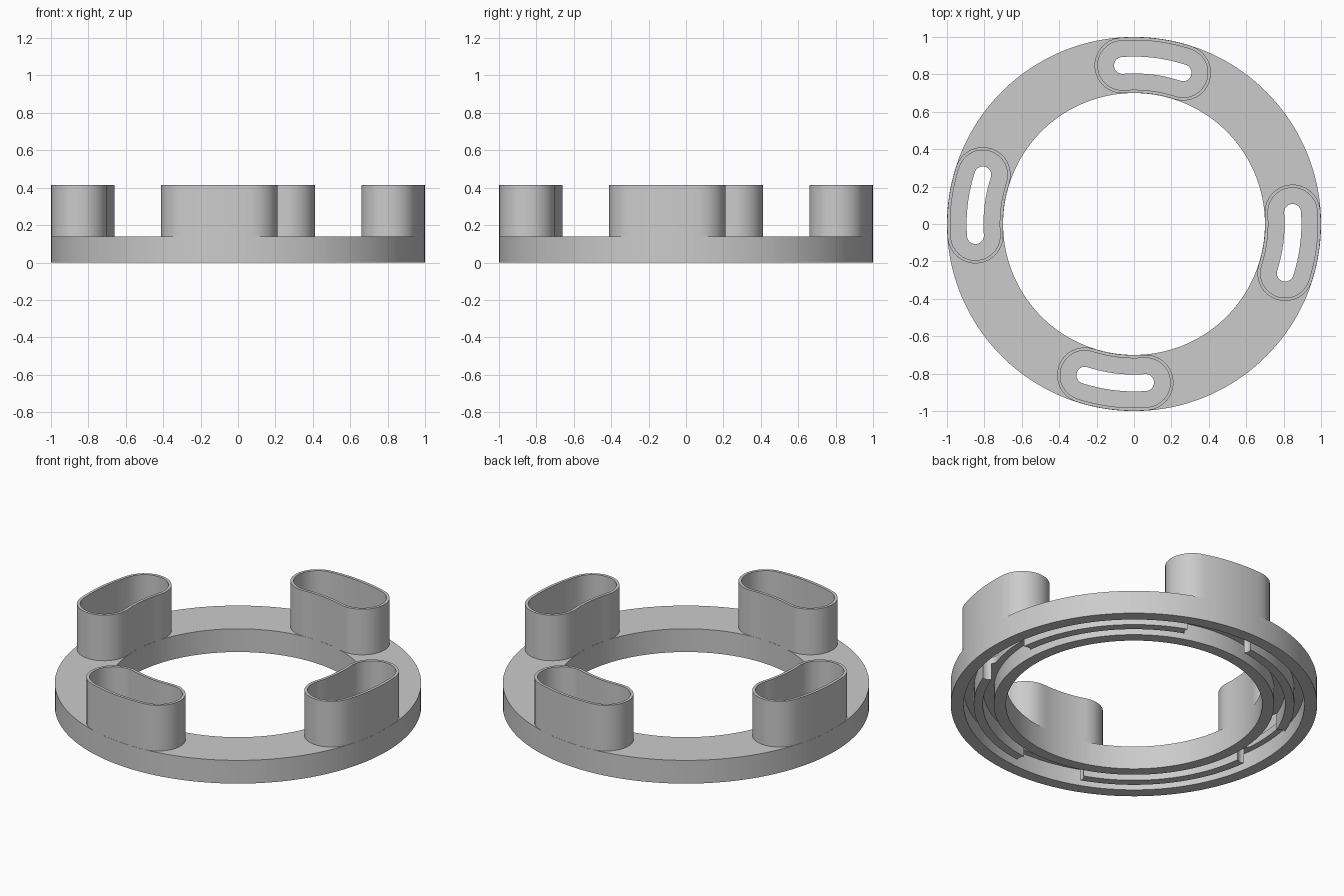
import bpy, bmesh, math

if "Cube" in bpy.data.objects:
    bpy.data.objects.remove(bpy.data.objects["Cube"])

R_MID = 0.85                 # centre radius of cups and slots
ARC = (72.0, 94.2)           # angular span of one cup, degrees

grey = bpy.data.materials.new("light_grey")
grey.diffuse_color = (0.6, 0.6, 0.6, 1)
grey.use_nodes = True
grey.node_tree.nodes["Principled BSDF"].inputs["Base Color"].default_value = grey.diffuse_color


def finish(bm, name):
    bmesh.ops.recalc_face_normals(bm, faces=bm.faces)
    mesh = bpy.data.meshes.new(name)
    bm.to_mesh(mesh)
    bm.free()
    mesh.materials.append(grey)
    obj = bpy.data.objects.new(name, mesh)
    bpy.context.collection.objects.link(obj)
    return obj


def activate(obj):
    bpy.ops.object.select_all(action='DESELECT')
    obj.select_set(True)
    bpy.context.view_layer.objects.active = obj


def smooth(obj):
    activate(obj)
    bpy.ops.object.shade_smooth_by_angle(angle=math.radians(30))


def bent_slot(half, turn, steps=16):
    """Outline of a round-ended slot bent along the ring."""
    a0, a1 = (math.radians(a + turn) for a in ARC)
    pts = []
    for i in range(steps + 1):                       # outer side
        a = a0 + (a1 - a0) * i / steps
        pts.append(((R_MID + half) * math.cos(a), (R_MID + half) * math.sin(a)))
    for i in range(1, steps):                        # end cap
        a = a1 + math.pi * i / steps
        pts.append((R_MID * math.cos(a1) + half * math.cos(a),
                    R_MID * math.sin(a1) + half * math.sin(a)))
    for i in range(steps + 1):                       # inner side
        a = a1 + (a0 - a1) * i / steps
        pts.append(((R_MID - half) * math.cos(a), (R_MID - half) * math.sin(a)))
    for i in range(1, steps):                        # start cap
        a = a0 + math.pi + math.pi * i / steps
        pts.append((R_MID * math.cos(a0) + half * math.cos(a),
                    R_MID * math.sin(a0) + half * math.sin(a)))
    return pts


def bridge(bm, loops):
    """Join a closed cycle of equal loops with quads."""
    for p, q in zip(loops, loops[1:] + loops[:1]):
        n = len(p)
        for i in range(n):
            j = (i + 1) % n
            bm.faces.new((p[i], p[j], q[j], q[i]))


# base ring: revolved profile with two grooves underneath
SEG = 160
profile = [(0.70, 0), (0.765, 0), (0.765, 0.1), (0.825, 0.1), (0.825, 0),
           (0.875, 0), (0.875, 0.1), (0.93, 0.1), (0.93, 0), (1.0, 0),
           (1.0, 0.14), (0.70, 0.14)]
bm = bmesh.new()
rings = [[bm.verts.new((r * math.cos(math.tau * k / SEG),
                        r * math.sin(math.tau * k / SEG), z))
          for k in range(SEG)] for r, z in profile]
bridge(bm, rings)
base = finish(bm, "base_ring")

# through slots
bm = bmesh.new()
for k in range(4):
    pts = bent_slot(0.045, 90 * k)
    low = [bm.verts.new((x, y, -0.1)) for x, y in pts]
    high = [bm.verts.new((x, y, 0.3)) for x, y in pts]
    n = len(pts)
    for i in range(n):
        j = (i + 1) % n
        bm.faces.new((low[i], low[j], high[j], high[i]))
    bm.faces.new(low[::-1])
    bm.faces.new(high)
cutter = finish(bm, "slot_cutter")
cutter.hide_render = True
mod = base.modifiers.new("slots", 'BOOLEAN')
mod.operation = 'DIFFERENCE'
mod.solver = 'EXACT'
mod.object = cutter
activate(base)
bpy.ops.object.modifier_apply(modifier=mod.name)
bpy.data.objects.remove(cutter)
smooth(base)

# four hollow cups
for k in range(4):
    bm = bmesh.new()
    loops = [[bm.verts.new((x, y, z)) for x, y in bent_slot(half, 90 * k)]
             for half, z in ((0.149, 0.138), (0.149, 0.415),
                             (0.132, 0.415), (0.132, 0.138))]
    bridge(bm, loops)
    smooth(finish(bm, f"cup_{k + 1}"))
